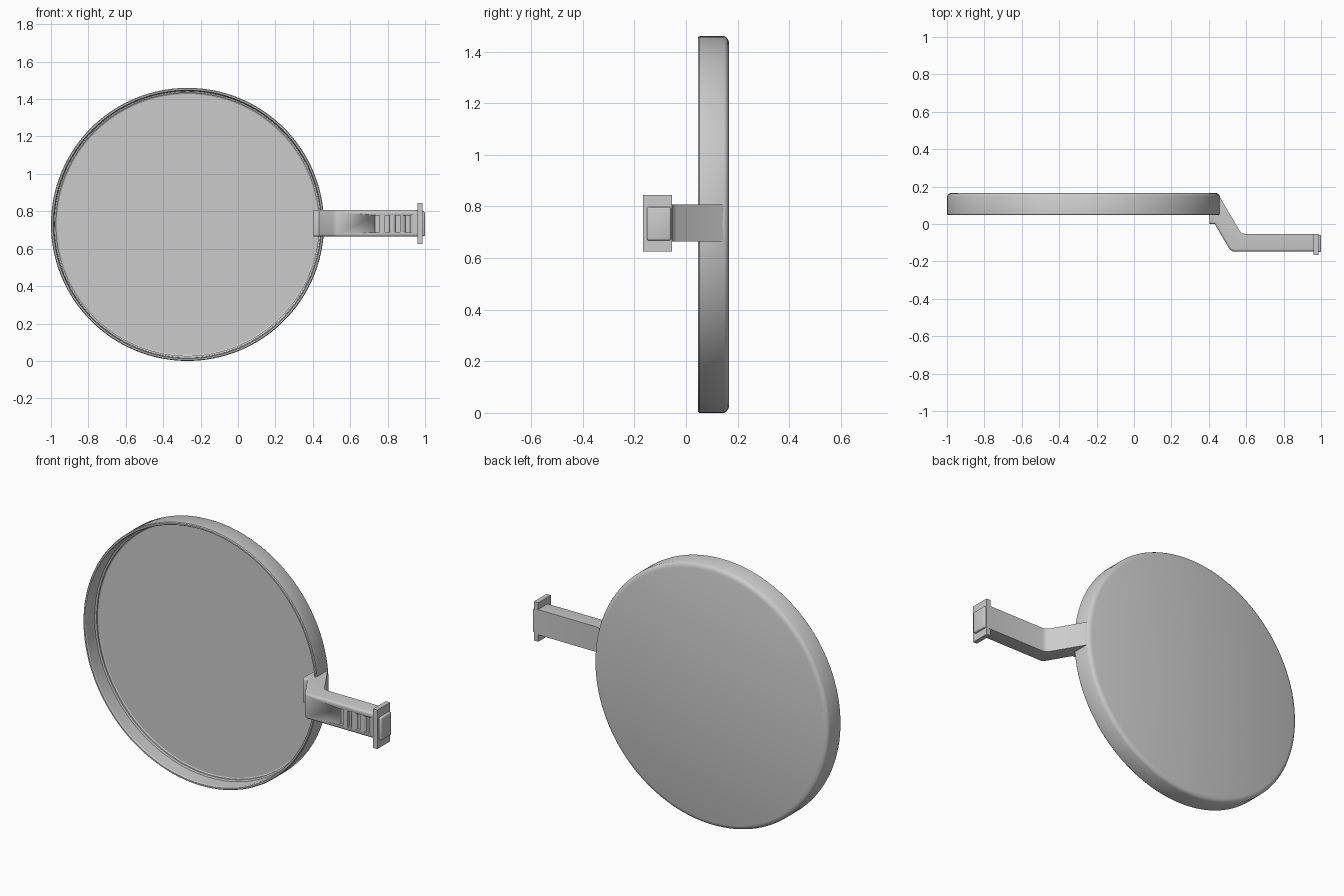
import bpy, bmesh, math

if "Cube" in bpy.data.objects:
    bpy.data.objects.remove(bpy.data.objects["Cube"], do_unlink=True)

GREY = (0.6, 0.6, 0.6, 1.0)
mat = bpy.data.materials.new("light grey")
mat.use_nodes = True
mat.diffuse_color = GREY
mat.node_tree.nodes["Principled BSDF"].inputs["Base Color"].default_value = GREY

DISH_X, DISH_Z = -0.27, 0.73
ARM_Z = 0.736


def make_object(name, bm, smooth=35):
    """Turn a bmesh into a shaded, coloured object."""
    bmesh.ops.recalc_face_normals(bm, faces=bm.faces)
    mesh = bpy.data.meshes.new(name)
    bm.to_mesh(mesh)
    bm.free()
    mesh.materials.append(mat)
    obj = bpy.data.objects.new(name, mesh)
    bpy.context.collection.objects.link(obj)
    bpy.ops.object.select_all(action='DESELECT')
    obj.select_set(True)
    bpy.context.view_layer.objects.active = obj
    bpy.ops.object.shade_smooth_by_angle(angle=math.radians(smooth))
    return obj


def add_box(bm, x, y, z):
    """Add a box given (min, max) on every axis."""
    verts = bmesh.ops.create_cube(bm, size=1)["verts"]
    for v in verts:
        for i, (lo, hi) in enumerate((x, y, z)):
            v.co[i] = (lo + hi) / 2 + v.co[i] * (hi - lo)


# Dish: lathe (radius, y) profile around the front-back axis
profile = [(0, 0.142), (0.697, 0.142), (0.703, 0.138), (0.703, 0.130),
           (0.712, 0.126), (0.714, 0.053), (0.718, 0.047), (0.726, 0.047),
           (0.730, 0.052), (0.730, 0.148), (0.725, 0.157), (0.717, 0.163),
           (0.704, 0.167), (0, 0.167)]
bm = bmesh.new()
chain = [bm.verts.new((r, y, 0)) for r, y in profile]
edges = [bm.edges.new(pair) for pair in zip(chain, chain[1:])]
bmesh.ops.spin(bm, geom=chain + edges, cent=(0, 0, 0), axis=(0, 1, 0),
               angle=2 * math.pi, steps=128)
bmesh.ops.remove_doubles(bm, verts=bm.verts, dist=0.0002)
bmesh.ops.translate(bm, verts=bm.verts, vec=(DISH_X, 0, DISH_Z))
make_object("dish", bm, 30)

# Cranked arm: top outline extruded upward, hooked over the dish rim
outline = [(0.405, 0.075), (0.405, 0.0), (0.432, 0.0), (0.507, -0.128),
           (0.515, -0.138), (0.530, -0.147), (0.975, -0.147), (0.975, -0.053),
           (0.595, -0.053), (0.578, -0.049), (0.566, -0.038),
           (0.458, 0.145), (0.445, 0.145)]
bm = bmesh.new()
base = bm.faces.new([bm.verts.new((x, y, ARM_Z - 0.071)) for x, y in outline])
top = bmesh.ops.extrude_face_region(bm, geom=[base])["geom"]
bmesh.ops.translate(bm, vec=(0, 0, 0.142),
                    verts=[v for v in top if isinstance(v, bmesh.types.BMVert)])
bm.normal_update()


# Round the long edges along the front of the arm
def front_edge(e):
    a, b = (v.co for v in e.verts)
    return abs(a.z - b.z) < 0.001 and all(
        c.y < 0.001 and not (c.x > 0.56 and c.y > -0.1) for c in (a, b))


bmesh.ops.bevel(bm, geom=[e for e in bm.edges if front_edge(e)],
                offset=0.012, segments=3, profile=0.5, affect='EDGES')
arm = make_object("arm", bm, 40)

# Row of four grip slots cut into the front of the arm
bm = bmesh.new()
for i in range(4):
    x = 0.745 + i * 0.054
    add_box(bm, (x - 0.012, x + 0.012), (-0.2, -0.130), (0.688, 0.778))
cutter = make_object("slot_cutter", bm)
cutter.hide_render = True
cut = arm.modifiers.new("grip slots", 'BOOLEAN')
cut.operation = 'DIFFERENCE'
cut.solver = 'EXACT'
cut.object = cutter
bpy.context.view_layer.objects.active = arm
bpy.ops.object.modifier_apply(modifier=cut.name)
bpy.data.objects.remove(cutter, do_unlink=True)

# End plate across the tip of the arm
bm = bmesh.new()
add_box(bm, (0.960, 0.986), (-0.167, -0.054), (0.625, 0.845))
make_object("end_plate", bm)

# Raised pad on the outer side of the plate
bm = bmesh.new()
add_box(bm, (0.975, 1.0), (-0.151, -0.058), (0.668, 0.798))
bmesh.ops.bevel(bm, geom=[e for e in bm.edges
                          if any(v.co.x > 0.99 for v in e.verts)],
                offset=0.008, segments=3, profile=0.5, affect='EDGES')
make_object("end_pad", bm, 40)
